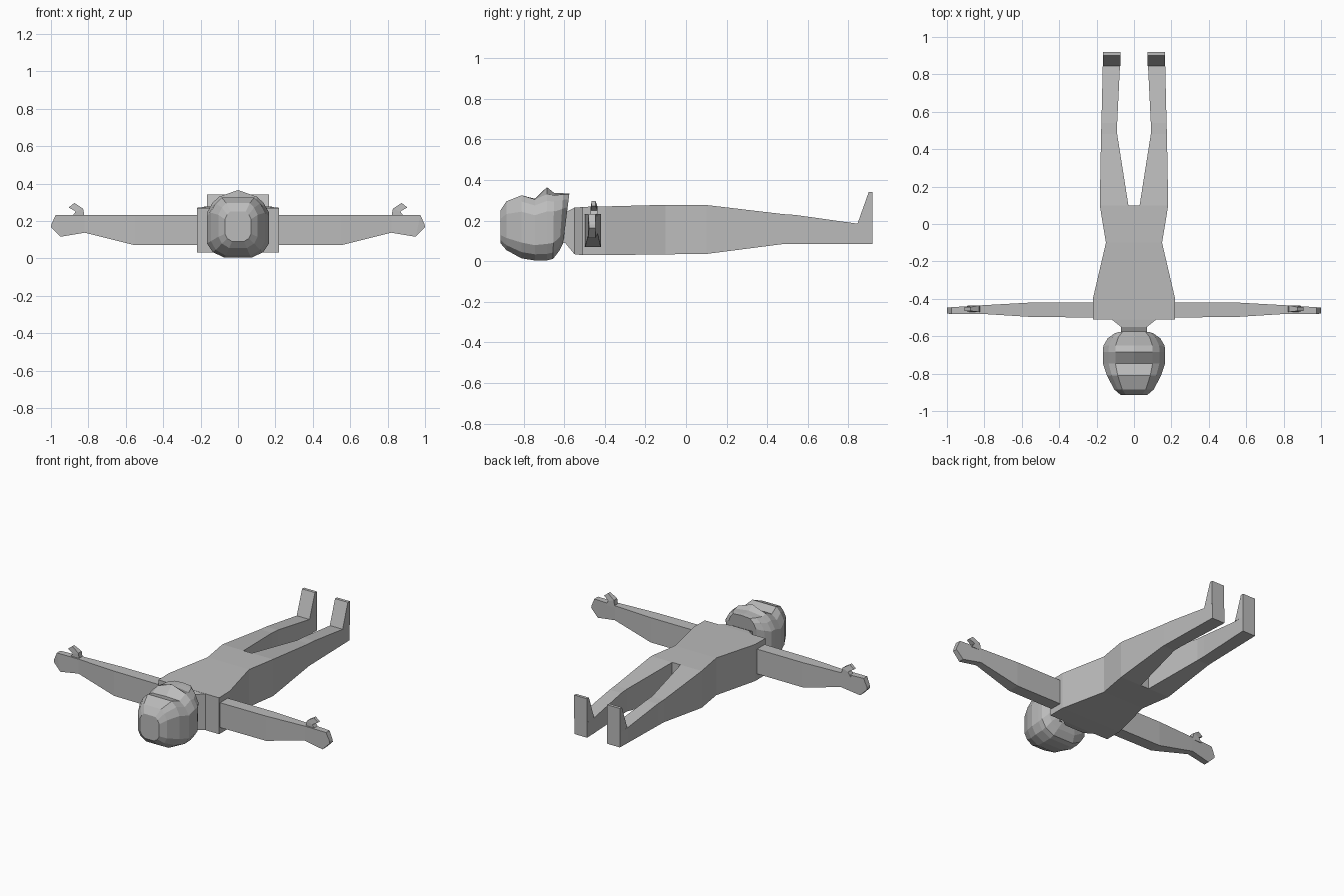
import bpy, bmesh

grey = bpy.data.materials.new("plain grey")
grey.diffuse_color = (0.5, 0.5, 0.5, 1)


def loft(name, rings):
    """Skin equal-length rings of points and cap both ends."""
    bm = bmesh.new()
    rows = [[bm.verts.new(p) for p in ring] for ring in rings]
    n = len(rows[0])
    for a, b in zip(rows, rows[1:]):
        for i in range(n):
            j = (i + 1) % n
            bm.faces.new((a[i], a[j], b[j], b[i]))
    bm.faces.new(rows[0])
    bm.faces.new(rows[-1])
    bmesh.ops.recalc_face_normals(bm, faces=bm.faces)
    mesh = bpy.data.meshes.new(name)
    bm.to_mesh(mesh)
    bm.free()
    mesh.materials.append(grey)
    ob = bpy.data.objects.new(name, mesh)
    bpy.context.collection.objects.link(ob)
    return ob


def box_y(y, x0, x1, z0, z1, lean=0.0):
    """Rectangular section across y; lean shifts its upper edge along y."""
    return [(x0, y, z0), (x1, y, z0), (x1, y + lean, z1), (x0, y + lean, z1)]


def box_x(x, y0, y1, z0, z1, lean=0.0):
    """Rectangular section across x; lean shifts its upper edge along x."""
    return [(x, y0, z0), (x, y1, z0), (x + lean, y1, z1), (x + lean, y0, z1)]


def flip(rings, s):
    return [[(s * x, y, z) for x, y, z in ring] for ring in rings]


# Torso, from shoulders to hips
loft("torso", [box_y(y, -w, w, z0, z1) for y, w, z0, z1 in (
    (-0.51, 0.22, 0.03, 0.268), (-0.40, 0.22, 0.03, 0.27),
    (-0.10, 0.15, 0.034, 0.278), (0.10, 0.183, 0.036, 0.277))])

# Neck flaring into the shoulders
loft("neck", [box_y(y, -w, w, z0, z1) for y, w, z0, z1 in (
    (-0.62, 0.065, 0.09, 0.23), (-0.595, 0.07, 0.09, 0.24),
    (-0.55, 0.07, 0.035, 0.264), (-0.51, 0.12, 0.03, 0.267))])

leg = [box_y(0.10, 0.03, 0.183, 0.036, 0.277),
       box_y(0.48, 0.09, 0.176, 0.085, 0.232),
       box_y(0.54, 0.09, 0.174, 0.085, 0.228),
       box_y(0.845, 0.075, 0.167, 0.085, 0.185),
       box_y(0.92, 0.072, 0.165, 0.085, 0.185)]
foot = [[(x, y, z) for x, y in ((0.073, y0), (0.166, y0), (0.166, 0.92), (0.073, 0.92))]
        for y0, z in ((0.845, 0.185), (0.90, 0.34))]

arm = [box_x(0.20, -0.50, -0.42, 0.07, 0.232),
       box_x(0.55, -0.497, -0.42, 0.07, 0.232),
       box_x(0.82, -0.48, -0.435, 0.137, 0.232)]
hand = [box_x(0.82, -0.48, -0.435, 0.137, 0.232),
        box_x(0.95, -0.482, -0.445, 0.115, 0.232, 0.025),
        box_x(1.0, -0.478, -0.447, 0.165, 0.18, -0.002)]
# Bent thumb: sections are left edge, right edge and height at each joint
thumb = [[(x0, -0.47, z0), (x1, -0.47, z1), (x1, -0.435, z1), (x0, -0.435, z0)]
         for x0, z0, x1, z1 in ((0.82, 0.22, 0.89, 0.22), (0.828, 0.265, 0.868, 0.25),
                                (0.875, 0.294, 0.90, 0.266))]
thumb[2] = [(0.875, -0.465, 0.296), (0.905, -0.465, 0.272),
            (0.905, -0.445, 0.272), (0.875, -0.445, 0.296)]

for side, s in (("right", 1), ("left", -1)):
    for part, rings in (("leg", leg), ("foot", foot), ("arm", arm),
                        ("hand", hand), ("thumb", thumb)):
        loft(f"{side}_{part}", flip(rings, s))


def head_ring(y, w, z0, z1, peak, lean):
    """Rounded section; peak lifts the face ridge, lean tilts it along y."""
    h = z1 - z0
    half = [(0.45, 0.0), (0.82, 0.1), (1.0, 0.25), (1.0, 0.74), (0.82, 0.9), (0.6, 1.0)]
    pts = [(w * a, z0 + h * b) for a, b in half]
    pts += [(0, z1 + peak)] + [(-x, z) for x, z in reversed(pts)]
    return [(x, y + lean * (z - z0) / h, z) for x, z in pts]


# Head with brow, nose ridge and chin
loft("head", [head_ring(*r) for r in (
    (-0.915, 0.07, 0.09, 0.25, 0, 0), (-0.885, 0.105, 0.055, 0.295, 0, 0),
    (-0.81, 0.145, 0.014, 0.325, 0, 0), (-0.745, 0.166, 0.004, 0.305, 0.003, 0),
    (-0.685, 0.166, 0.004, 0.33, 0.035, 0), (-0.655, 0.164, 0.012, 0.325, 0.012, 0.005),
    (-0.625, 0.14, 0.05, 0.33, 0.005, 0.02), (-0.605, 0.10, 0.09, 0.33, 0.005, 0.03))])
